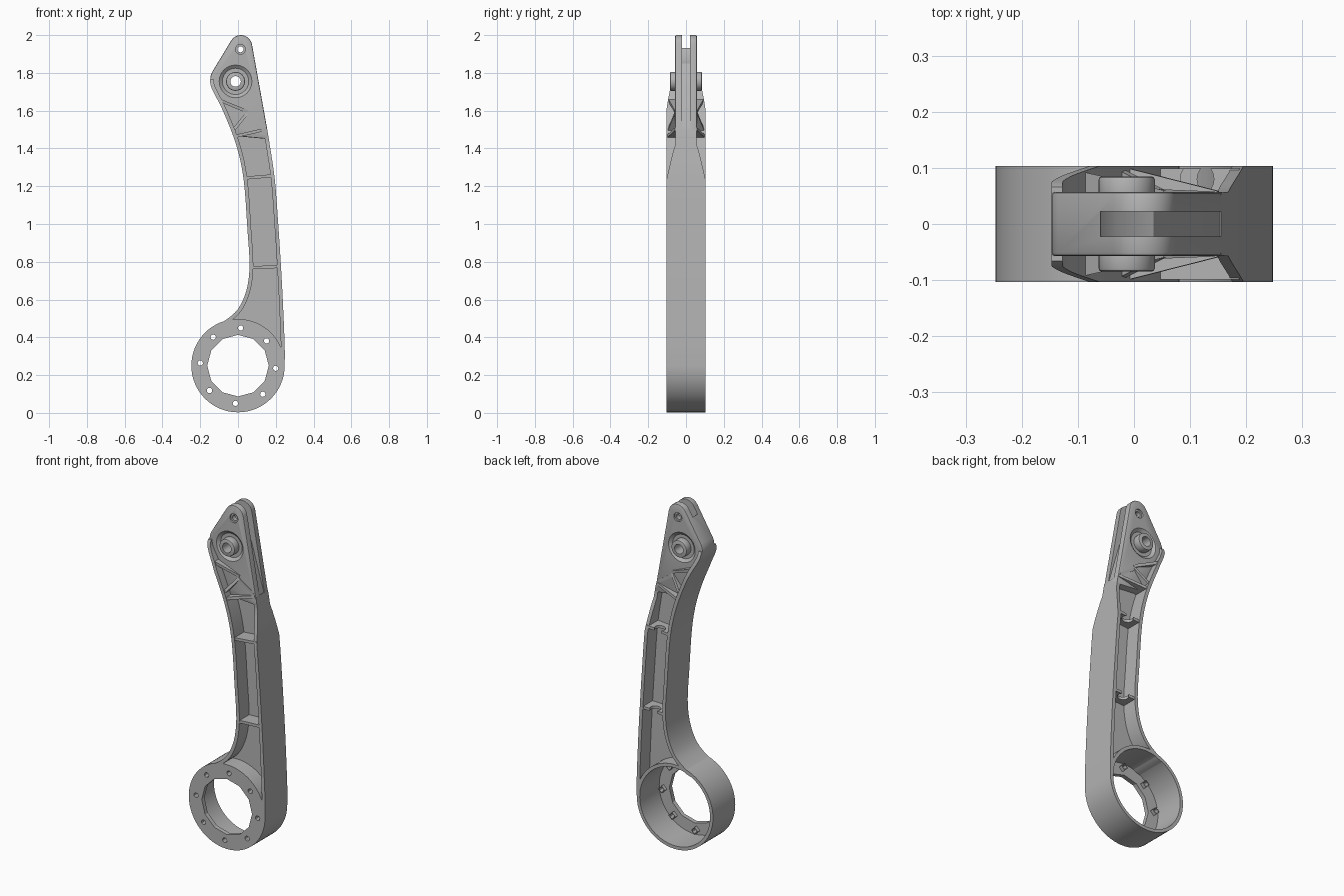
import bpy, bmesh, math
from mathutils import Matrix, Vector

if "Cube" in bpy.data.objects:
    bpy.data.objects.remove(bpy.data.objects["Cube"])

FULL, FORK = 0.103, 0.057          # half widths of the arm and of the fork head
RING = Vector((0, 0.25))           # ring centre in x, z
PIVOT = (-0.013, 1.755)
TIP = (0.013, 1.925)

grey = bpy.data.materials.new("cast_grey")
grey.use_nodes = True
grey.diffuse_color = (0.45, 0.45, 0.45, 1)
grey.node_tree.nodes["Principled BSDF"].inputs["Base Color"].default_value = (0.45, 0.45, 0.45, 1)


def finish(name, bm):
    bmesh.ops.recalc_face_normals(bm, faces=bm.faces)
    mesh = bpy.data.meshes.new(name)
    bm.to_mesh(mesh)
    bm.free()
    mesh.materials.append(grey)
    obj = bpy.data.objects.new(name, mesh)
    bpy.context.collection.objects.link(obj)
    return obj


def prism(name, outline, y0, y1):
    """Extrude an x, z outline along y."""
    bm = bmesh.new()
    a, b = [[bm.verts.new((p[0], y, p[1])) for p in outline] for y in (y0, y1)]
    bm.faces.new(a)
    bm.faces.new(b[::-1])
    for i in range(len(a)):
        j = (i + 1) % len(a)
        bm.faces.new((a[i], a[j], b[j], b[i]))
    return finish(name, bm)


def strip(name, path, near, far):
    """Wall along x, z, half-width points, offset sideways by near and far."""
    bm = bmesh.new()
    rows = []
    for i, (x, z, hw) in enumerate(path):
        p, q = path[max(i - 1, 0)], path[min(i + 1, len(path) - 1)]
        n = Vector((q[1] - p[1], p[0] - q[0])).normalized()
        rows.append([bm.verts.new((x + n.x * d, y, z + n.y * d))
                     for d, y in ((near, -hw), (far, -hw), (far, hw), (near, hw))])
    for r, s in zip(rows, rows[1:]):
        for k in range(4):
            bm.faces.new((r[k], r[(k + 1) % 4], s[(k + 1) % 4], s[k]))
    bm.faces.new(rows[0])
    bm.faces.new(rows[-1])
    return finish(name, bm)


def cylinder(name, pos, r, y0, y1, n=32, r2=None, axis="Y"):
    """Cylinder or cone from y0 (radius r) to y1 (radius r2)."""
    bm = bmesh.new()
    spin = Matrix.Rotation(-math.pi / 2, 4, "X") if axis == "Y" else Matrix()
    mid = (y0 + y1) / 2
    place = (pos[0], mid, pos[1]) if axis == "Y" else (pos[0], pos[1], mid)
    bmesh.ops.create_cone(bm, cap_ends=True, segments=n, radius1=r, radius2=r if r2 is None else r2,
                          depth=y1 - y0, matrix=Matrix.Translation(place) @ spin)
    return finish(name, bm)


def cut(obj, cutters):
    """Subtract the cutters, then bake the result and remove them."""
    for c in cutters:
        c.hide_render = True
        mod = obj.modifiers.new("cut", "BOOLEAN")
        mod.operation, mod.object, mod.solver = "DIFFERENCE", c, "EXACT"
    bake(obj)
    for c in cutters:
        bpy.data.objects.remove(c)


def bake(obj):
    dg = bpy.context.evaluated_depsgraph_get()
    mesh = bpy.data.meshes.new_from_object(obj.evaluated_get(dg))
    obj.modifiers.clear()
    obj.data = mesh


def curve(pts, steps=4):
    """Smooth path through the points; half width runs straight between them."""
    pts = [p if len(p) == 3 else (*p, FULL) for p in pts]
    out = []
    for i in range(len(pts) - 1):
        p0, p1, p2, p3 = (Vector(pts[min(max(i + k, 0), len(pts) - 1)]) for k in (-1, 0, 1, 2))
        for s in range(steps):
            t = s / steps
            v = 0.5 * (2 * p1 + (p2 - p0) * t + (2 * p0 - 5 * p1 + 4 * p2 - p3) * t * t
                       + (3 * p1 - p0 - 3 * p2 + p3) * t ** 3)
            out.append((v.x, v.y, p1.z + (p2.z - p1.z) * t))
    return out + [pts[-1]]


def arc(cx, cz, r, a0, a1, n):
    angles = [math.radians(a0 + (a1 - a0) * i / n) for i in range(n + 1)]
    return [(cx + r * math.cos(a), cz + r * math.sin(a)) for a in angles]


# Side walls of the arm
left = curve([(-0.11, 0.471), (-0.07, 0.488), (0, 0.55), (0.045, 0.65), (0.061, 0.78), (0.05, 0.97),
              (0.03, 1.235), (-0.01, 1.42), (-0.08, 1.6), (-0.14, 1.72, 0.08), (-0.147, 1.765, 0.066)])
right = curve([(0.247, 0.25), (0.247, 0.36), (0.237, 0.6), (0.226, 0.8), (0.213, 1.0),
               (0.195, 1.235), (0.168, 1.42, FORK), (0.155, 1.5, 0.056)])
strip("concave_wall", left, 0, 0.02)
strip("convex_wall", right, -0.02, 0)

# Thin web between the walls, resting on the ring
web = [p for p in left if p[1] < 1.5] + right[::-1] + arc(*RING, 0.24, 5, 112, 20)
prism("web", web, -0.013, 0.013)

# Cross ribs, notched at the back for a cable
for label, a, b in (("lower", (0.065, 0.768), (0.22, 0.775)), ("middle", (0.037, 1.243), (0.188, 1.256))):
    rib = strip(label + "_rib", [(*a, 0.099), (*b, 0.099)], -0.008, 0.008)
    cut(rib, [cylinder("notch", ((a[0] + b[0]) / 2, 0.08), 0.03, a[1] - 0.1, a[1] + 0.1, 20, axis="Z")])

# Tapered ribs blending the arm into the head
for label, a, b in (("base", (-0.012, 1.465, 0.1), (0.15, 1.502, 0.059)),
                    ("slanted", (-0.03, 1.49, 0.1), (0.05, 1.588, 0.06)),
                    ("upper", (-0.09, 1.652, 0.092), (0.05, 1.595, 0.06)),
                    ("short", (0.04, 1.582, 0.062), (0.14, 1.515, 0.058))):
    strip(label + "_head_rib", [a, b], -0.008, 0.008)

# Ring housing: open at the back, flanged at the front
ring = cylinder("ring_housing", RING, 0.247, -FULL, FULL, 64)
bolts = arc(*RING, 0.2, 86, 401, 7)
cut(ring, [cylinder("bore", RING, 0.228, -0.078, 0.2, 64), cylinder("opening", RING, 0.163, -0.2, 0.2, 12)]
    + [cylinder("bolt_hole", p, 0.014, -0.2, 0.2, 12) for p in bolts])
for i, p in enumerate(bolts):
    nut = cylinder("ring_nut_%d" % (i + 1), p, 0.022, -0.079, -0.058, 4)
    cut(nut, [cylinder("bolt_hole", p, 0.014, -0.2, 0.2, 12)])

# Forked head
outline = [p for p in left if 1.45 < p[1] < 1.76] + [(-0.147, 1.765), (-0.145, 1.785), (-0.136, 1.806)]
outline += arc(0.015, 1.94, 0.06, 150, 12, 10) + [p for p in right[::-1] if p[1] > 1.43]
head = prism("fork_head", outline, -FORK, FORK)
bevel = head.modifiers.new("soft_edges", "BEVEL")
bevel.width, bevel.segments, bevel.limit_method, bevel.angle_limit = 0.006, 2, "ANGLE", math.radians(60)
bake(head)
slot = [(-0.06, 1.93), (-0.06, 2.1), (0.3, 2.1), (0.3, 1.5), (0.152, 1.5), (0.065, 1.8), (0.035, 1.85), (-0.03, 1.885)]
cutters = [prism("slot", slot, -0.022, 0.022),
           cylinder("pivot_hole", PIVOT, 0.028, -0.2, 0.2, 24),
           cylinder("tip_hole", TIP, 0.016, -0.2, 0.2, 20)]
for s in (-1, 1):
    for label, pos, inner, outer, depth in (("recess", PIVOT, 0.07, 0.088, 0.014), ("counterbore", TIP, 0.026, 0.026, 0.01)):
        low, high = sorted((s * (FORK - depth), s * (FORK + 0.001)))
        r0, r1 = (inner, outer) if s > 0 else (outer, inner)
        cutters.append(cylinder(label, pos, r0, low, high, 24, r1))
cut(head, cutters)

# Pivot bosses on both cheeks
for label, s in (("front", -1), ("back", 1)):
    low, high = sorted((s * 0.035, s * 0.085))
    boss = cylinder(label + "_pivot_boss", PIVOT, 0.05, low, high, 32)
    b = boss.modifiers.new("soft_edges", "BEVEL")
    b.width, b.segments, b.limit_method = 0.006, 2, "ANGLE"
    bake(boss)
    cut(boss, [cylinder("pivot_hole", PIVOT, 0.028, -0.2, 0.2, 24)])

# Smooth curved faces, keep edges crisp
bpy.ops.object.select_all(action="DESELECT")
for obj in bpy.context.collection.objects:
    if obj.type == "MESH":
        obj.select_set(True)
        bpy.context.view_layer.objects.active = obj
bpy.ops.object.shade_smooth_by_angle(angle=math.radians(30))
